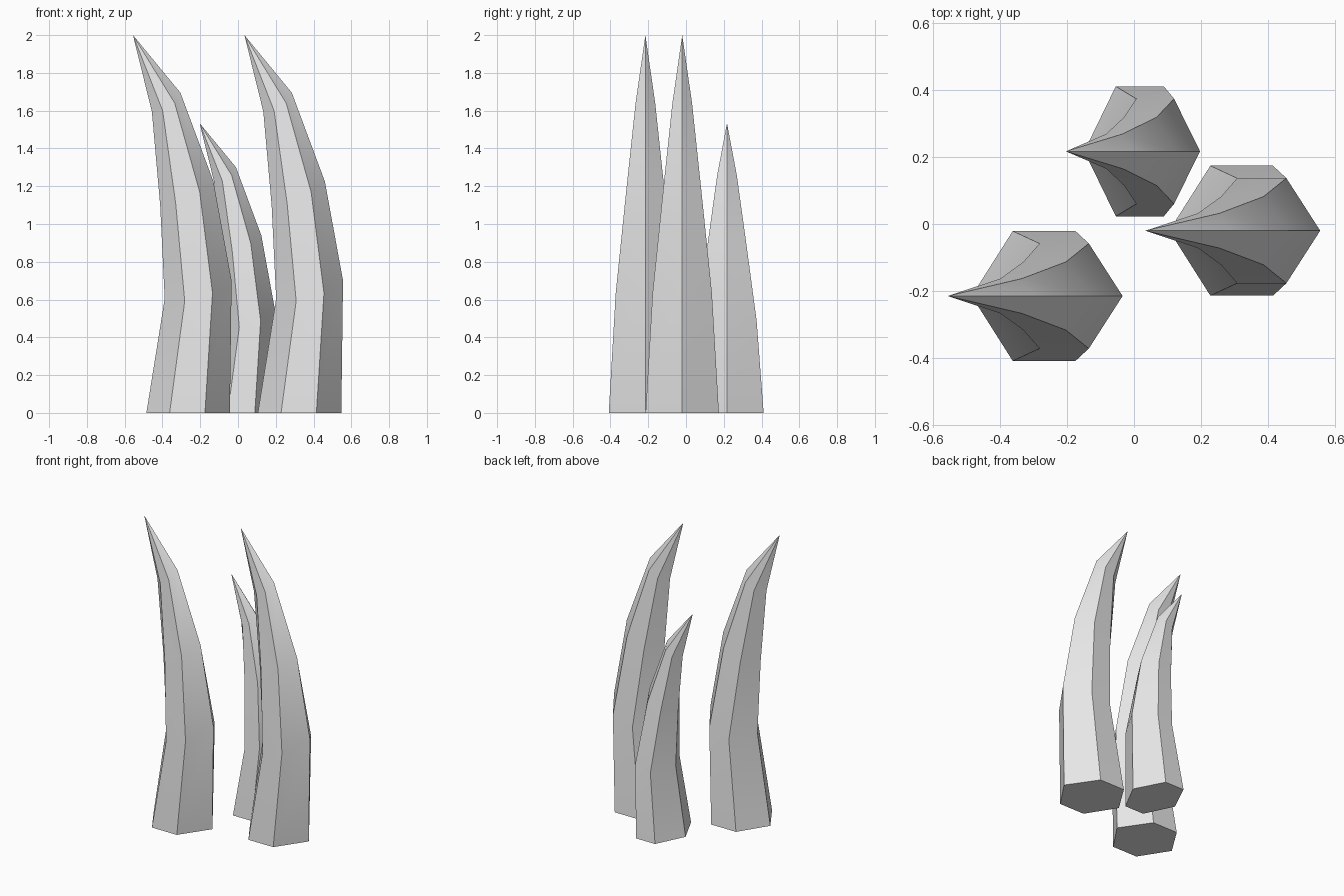
import bpy
import bmesh
import math

cube = bpy.data.objects.get("Cube")
if cube:
    bpy.data.objects.remove(cube, do_unlink=True)

# Plain grey material
grey = bpy.data.materials.new("plain_grey")
grey.use_nodes = True
colour = (0.8, 0.8, 0.8, 1.0)
grey.diffuse_color = colour
grey.node_tree.nodes["Principled BSDF"].inputs["Base Color"].default_value = colour

# Hexagonal rings: half depth, then (x, z) of inner corner, two flat corners, outer corner
RINGS = [
    (0.194, (-0.22, 0), (-0.097, 0), (0.09, 0), (0.222, 0)),
    (0.157, (-0.123, 0.605), (-0.017, 0.592), (0.13, 0.635), (0.231, 0.70)),
    (0.102, (-0.147, 1.10), (-0.065, 1.11), (0.062, 1.17), (0.135, 1.225)),
    (0.052, (-0.191, 1.595), (-0.134, 1.60), (-0.07, 1.64), (-0.04, 1.695)),
]
TIP = (-0.291, 0, 2.0)


def make_spike(name, x, y, scale):
    """Curved six-sided spike; scale affects height and width but not depth."""
    bm = bmesh.new()
    loops = []
    for depth, inner, flat_a, flat_b, outer in RINGS:
        corners = [(inner, 0), (flat_a, -depth), (flat_b, -depth),
                   (outer, 0), (flat_b, depth), (flat_a, depth)]
        loops.append([bm.verts.new((p[0], d, p[1])) for p, d in corners])
    tip = bm.verts.new(TIP)

    # Base, sides and pointed end
    bm.faces.new(loops[0][::-1])
    for i in range(6):
        j = (i + 1) % 6
        for low, high in zip(loops, loops[1:]):
            bm.faces.new((low[i], low[j], high[j], high[i]))
        bm.faces.new((loops[-1][i], loops[-1][j], tip))
    bmesh.ops.scale(bm, vec=(scale, 1, scale), verts=bm.verts)
    bmesh.ops.recalc_face_normals(bm, faces=bm.faces)

    mesh = bpy.data.meshes.new(name)
    bm.to_mesh(mesh)
    bm.free()
    mesh.materials.append(grey)
    spike = bpy.data.objects.new(name, mesh)
    spike.location = (x, y, 0)
    bpy.context.collection.objects.link(spike)

    # Smooth along the length, sharp between the six sides
    bpy.ops.object.select_all(action='DESELECT')
    spike.select_set(True)
    bpy.context.view_layer.objects.active = spike
    bpy.ops.object.shade_smooth_by_angle(angle=math.radians(30))


make_spike("right_spike", -0.265, -0.215, 1.0)
make_spike("left_spike", 0.325, -0.02, 1.0)
make_spike("small_back_spike", 0.02, 0.217, 0.767)
